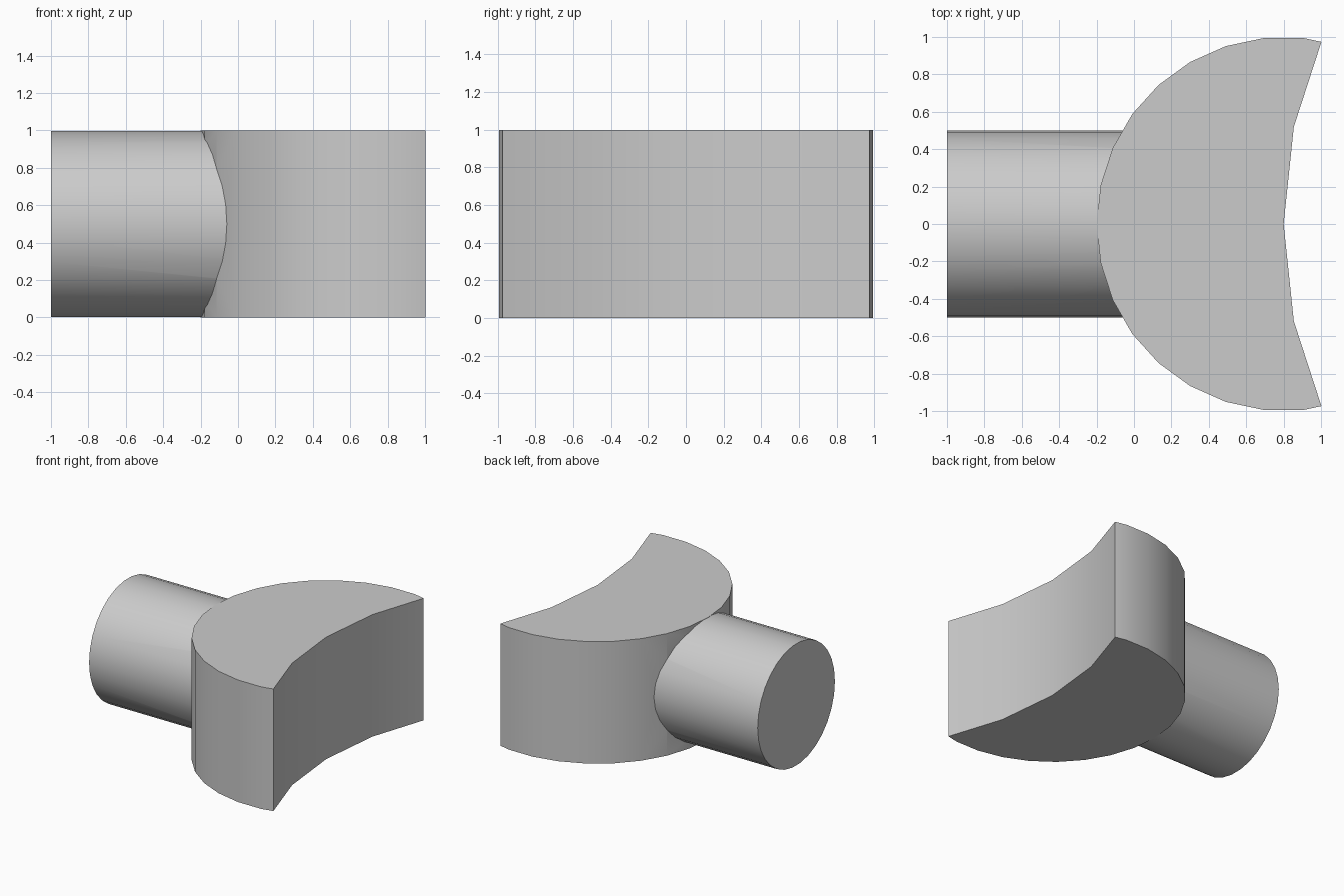
import bpy, math
from mathutils import Matrix

cube = bpy.data.objects.get("Cube")
if cube:
    bpy.data.objects.remove(cube, do_unlink=True)

SIDES = 30

grey = bpy.data.materials.new("light grey")
grey.use_nodes = True
grey.diffuse_color = (0.6, 0.6, 0.6, 1)
grey.node_tree.nodes["Principled BSDF"].inputs["Base Color"].default_value = (0.6, 0.6, 0.6, 1)


def cylinder(name, radius, depth, centre, along_x=False):
    """Cylinder with a corner on its local x axis, standing or lying along x."""
    bpy.ops.mesh.primitive_cylinder_add(vertices=SIDES, radius=radius, depth=depth)
    ob = bpy.context.object
    ob.name = name
    # the primitive starts with a corner on +y
    turn = Matrix.Rotation(math.pi / 2, 4, 'Z')
    if along_x:
        turn = Matrix.Rotation(math.pi / 2, 4, 'Y')
    ob.data.transform(Matrix.Translation(centre) @ turn)
    ob.data.materials.append(grey)
    return ob


def combine(target, other, operation):
    mod = target.modifiers.new(operation.lower(), 'BOOLEAN')
    mod.operation = operation
    mod.solver = 'EXACT'
    mod.object = other
    other.hide_render = True
    bpy.context.view_layer.objects.active = target
    bpy.ops.object.modifier_apply(modifier=mod.name)
    bpy.data.objects.remove(other, do_unlink=True)


# Round head, hollowed on one side by a much larger cylinder
head = cylinder("head_and_handle", 1.0, 1.0, (0.8, 0, 0.5))
hollow = cylinder("hollow_cutter", 2.5, 2.0, (3.3, 0, 0.5))
combine(head, hollow, 'DIFFERENCE')

# Round handle joined to the back of the head
handle = cylinder("handle", 0.5, 1.5, (-0.25, 0, 0.5), along_x=True)
combine(head, handle, 'UNION')

# Smooth curved walls, sharp rims
bpy.ops.object.select_all(action='DESELECT')
head.select_set(True)
bpy.context.view_layer.objects.active = head
bpy.ops.object.shade_smooth_by_angle(angle=math.radians(30))
